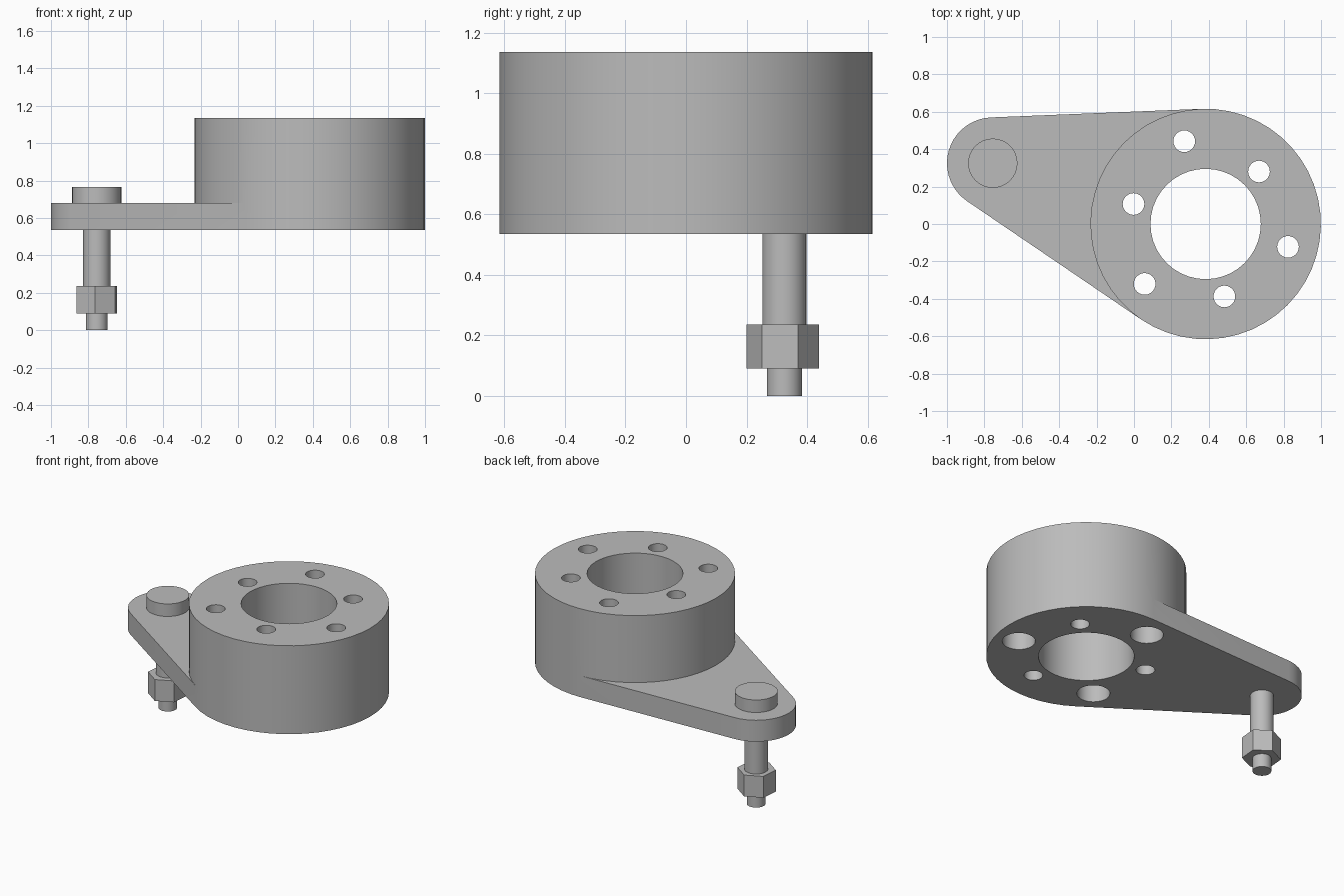
import bpy, bmesh
from math import radians, degrees, cos, sin, acos, atan2, hypot
from mathutils import Vector

cube = bpy.data.objects.get("Cube")
if cube:
    bpy.data.objects.remove(cube, do_unlink=True)

# Main dimensions
HUB, HUB_R, BORE_R = Vector((0.383, 0)), 0.616, 0.295
PIN, PIN_R = Vector((-0.755, 0.325)), 0.245
BASE, PLATE_TOP, TOP = 0.535, 0.68, 1.135

grey = bpy.data.materials.new("plain_grey")
grey.use_nodes = True
colour = (0.5, 0.5, 0.5, 1)
grey.diffuse_color = colour
grey.node_tree.nodes["Principled BSDF"].inputs["Base Color"].default_value = colour


def arc(centre, radius, start, end, steps):
    angles = [radians(start + (end - start) * i / steps) for i in range(steps + 1)]
    return [centre + radius * Vector((cos(a), sin(a))) for a in angles]


def circle(centre, radius, steps, start=0):
    return arc(centre, radius, start, start + 360, steps)[:-1]


def wall(bm, pts, low, high):
    for p, q in zip(pts, pts[1:] + pts[:1]):
        corners = ((p, low), (q, low), (q, high), (p, high))
        bm.faces.new([bm.verts.new((*c, z)) for c, z in corners])


def cap(bm, pts, z):
    bm.faces.new([bm.verts.new((*p, z)) for p in pts])


def finish(bm, name):
    bmesh.ops.remove_doubles(bm, verts=bm.verts[:], dist=1e-5)
    bmesh.ops.recalc_face_normals(bm, faces=bm.faces[:])
    mesh = bpy.data.meshes.new(name)
    bm.to_mesh(mesh)
    bm.free()
    mesh.materials.append(grey)
    obj = bpy.data.objects.new(name, mesh)
    bpy.context.collection.objects.link(obj)
    return obj


def prism(name, pts, low, high):
    bm = bmesh.new()
    wall(bm, pts, low, high)
    cap(bm, pts, low)
    cap(bm, pts, high)
    return finish(bm, name)


def activate(obj):
    bpy.ops.object.select_all(action="DESELECT")
    obj.select_set(True)
    bpy.context.view_layer.objects.active = obj


def smooth(obj):
    activate(obj)
    bpy.ops.object.shade_smooth_by_angle(angle=radians(30))


def cut(obj, pts, low, high):
    cutter = prism("cutter", pts, low, high)
    cutter.hide_render = True
    mod = obj.modifiers.new("cut", "BOOLEAN")
    mod.operation, mod.solver, mod.object = "DIFFERENCE", "EXACT", cutter
    activate(obj)
    bpy.ops.object.modifier_apply(modifier=mod.name)
    bpy.data.objects.remove(cutter, do_unlink=True)


# Housing: tall round hub with a tangent arm reaching to the bolt
offset = PIN - HUB
heading = degrees(atan2(offset.y, offset.x))
spread = degrees(acos((HUB_R - PIN_R) / hypot(*offset)))
t0, t1 = heading - spread, heading + spread
free_side = arc(HUB, HUB_R, t1, t0 + 360, 30)
arm_side = arc(HUB, HUB_R, t0, t1, 20)
arm_end = arc(PIN, PIN_R, t0, t1, 18)
hub_outline = free_side + arm_side[1:-1]
base_outline = free_side + arm_end

bm = bmesh.new()
wall(bm, base_outline, BASE, PLATE_TOP)
wall(bm, hub_outline, PLATE_TOP, TOP)
cap(bm, base_outline, BASE)
cap(bm, hub_outline, TOP)
cap(bm, arm_end + arm_side[::-1], PLATE_TOP)
housing = finish(bm, "housing")

# Central bore and six holes, every other one counterbored from below
cut(housing, circle(HUB, BORE_R, 40), BASE - 0.1, TOP + 0.1)
for i in range(6):
    wide = i % 2 == 1
    angle = radians(44.5 + 60 * i)
    spot = HUB + (0.457 if wide else 0.4) * Vector((cos(angle), sin(angle)))
    cut(housing, circle(spot, 0.058, 24), BASE - 0.1, TOP + 0.1)
    if wide:
        cut(housing, circle(spot, 0.102, 28), BASE - 0.1, BASE + 0.33)
smooth(housing)

# Bolt through the arm, with its nut
for name, radius, low, high in (
    ("bolt_head", 0.132, PLATE_TOP, 0.765),
    ("bolt_shank", 0.073, 0.235, BASE),
    ("bolt_tip", 0.058, 0, 0.09),
):
    smooth(prism(name, circle(PIN, radius, 32), low, high))
prism("hex_nut", circle(PIN + Vector((0, -0.005)), 0.12, 6, 25), 0.09, 0.235)
